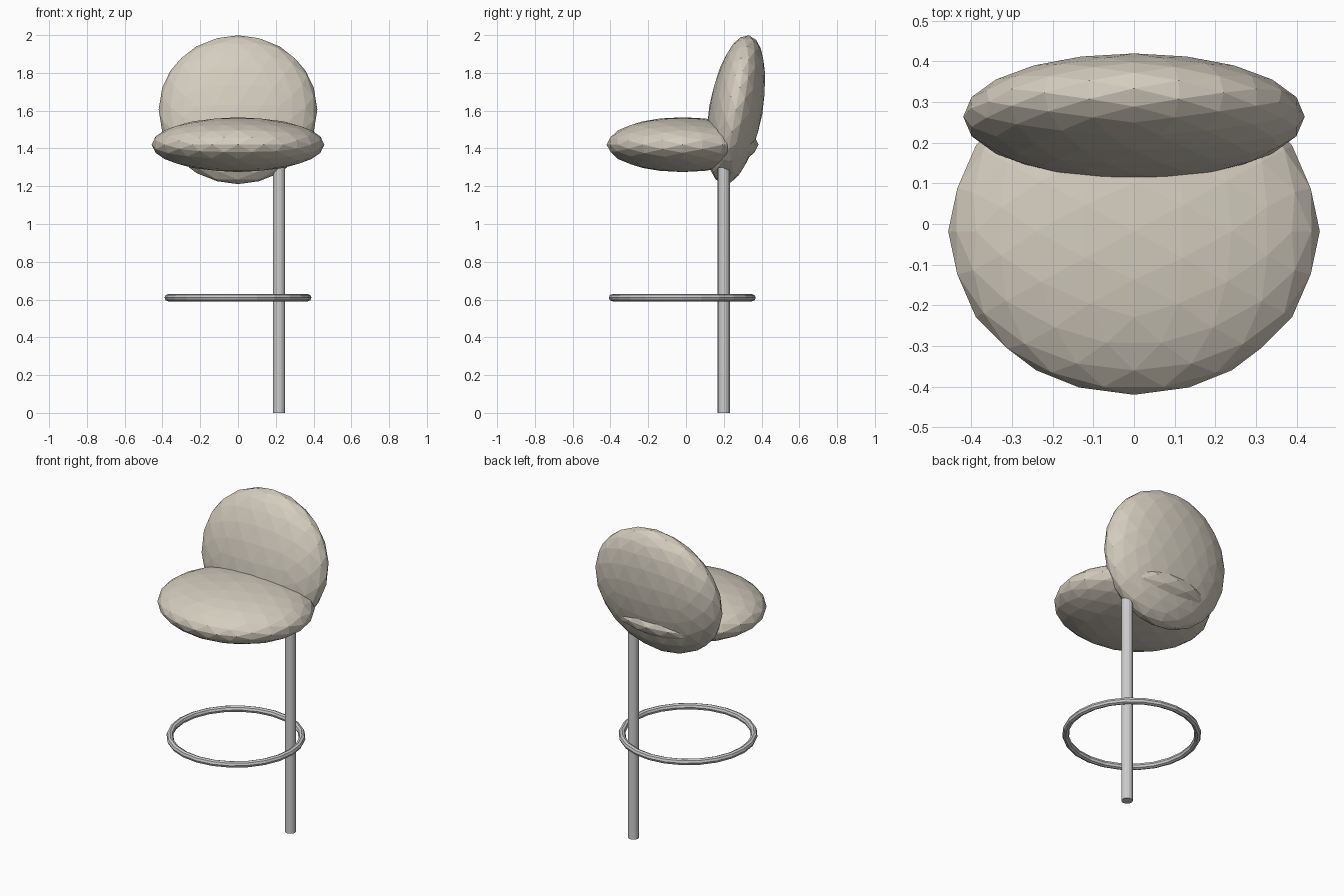
import bpy, bmesh
from math import radians, atan
from mathutils import Matrix

if "Cube" in bpy.data.objects:
    bpy.data.objects.remove(bpy.data.objects["Cube"])

fabric = bpy.data.materials.new("cream_fabric")
fabric.diffuse_color = (0.66, 0.61, 0.52, 1)
fabric.use_nodes = True
fabric.node_tree.nodes["Principled BSDF"].inputs["Base Color"].default_value = fabric.diffuse_color


def cushion(name, center, radii, tilt=0):
    """Low-poly flattened sphere, facets mirrored about all three axes."""
    bm = bmesh.new()
    bmesh.ops.create_icosphere(bm, subdivisions=3, radius=1)
    align = Matrix.Rotation(radians(90), 4, 'Z') @ Matrix.Rotation(-atan(0.618034), 4, 'Y')
    place = (Matrix.Translation(center) @ Matrix.Rotation(radians(tilt), 4, 'X')
             @ Matrix.Diagonal((*radii, 1)))
    bm.transform(place @ align)
    mesh = bpy.data.meshes.new(name)
    bm.to_mesh(mesh)
    bm.free()
    mesh.materials.append(fabric)
    obj = bpy.data.objects.new(name, mesh)
    bpy.context.collection.objects.link(obj)
    return obj


# Upholstered seat and reclined round backrest
cushion("seat", (0, -0.018, 1.42), (0.457, 0.402, 0.145))
cushion("backrest", (0, 0.264, 1.605), (0.42, 0.142, 0.40), tilt=-10)

# Single off-centre leg, stopping just under the seat
leg_top = 1.30
bpy.ops.mesh.primitive_cylinder_add(vertices=16, radius=0.032, depth=leg_top,
                                    location=(0.218, 0.20, leg_top / 2))
bpy.context.object.name = "leg"

# Footrest ring
bpy.ops.mesh.primitive_torus_add(major_radius=0.37, minor_radius=0.019,
                                 major_segments=24, minor_segments=8,
                                 location=(0, -0.02, 0.61))
bpy.context.object.name = "footrest_ring"
